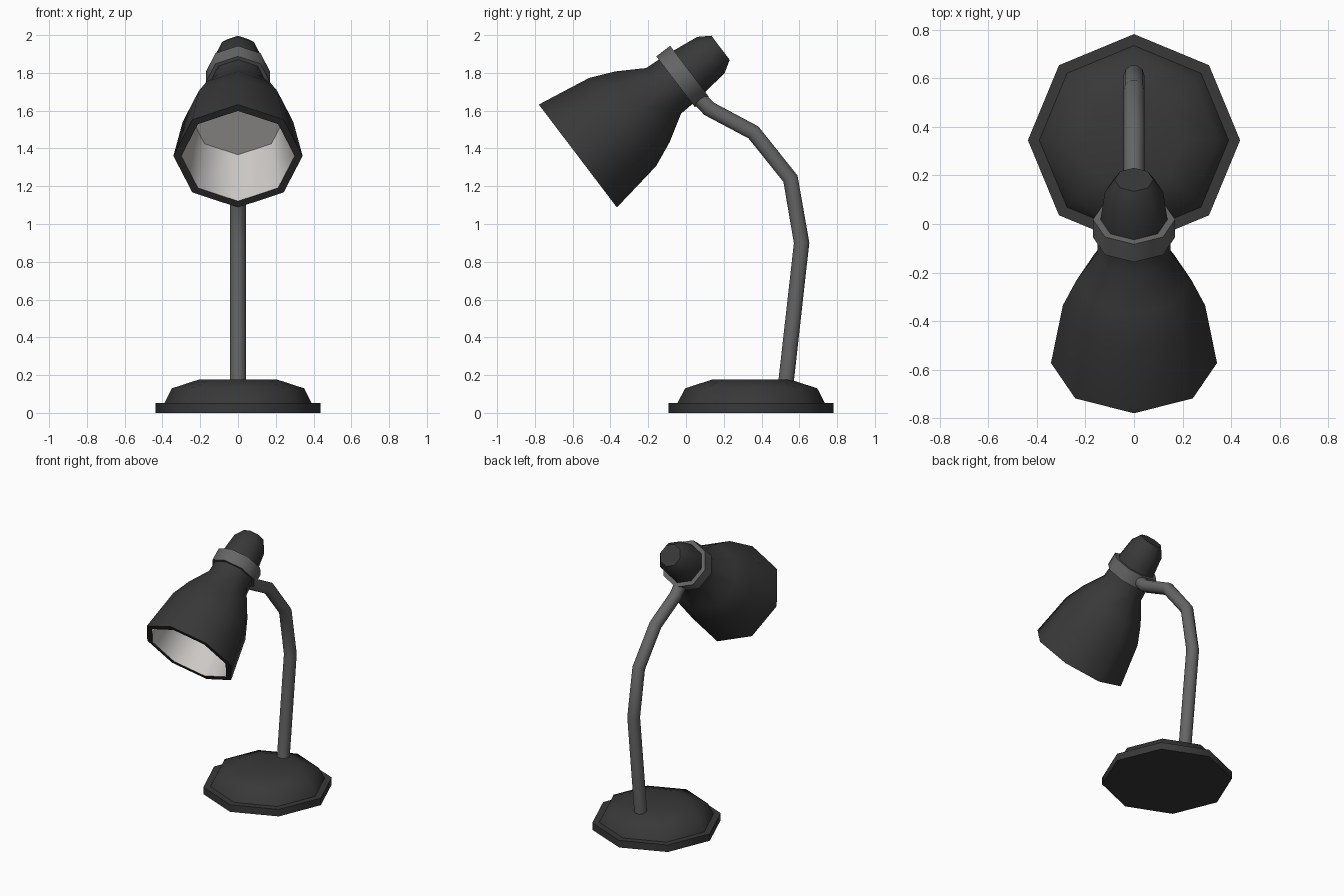
import bpy, bmesh, math

if "Cube" in bpy.data.objects:
    bpy.data.objects.remove(bpy.data.objects["Cube"])

SIDES = 8
HEAD_TILT = math.radians(-52.8)
HEAD_POS = (0, -0.5725, 1.36)


def material(name, value):
    m = bpy.data.materials.new(name)
    m.diffuse_color = (*value, 1)
    m.use_nodes = True
    m.node_tree.nodes["Principled BSDF"].inputs["Base Color"].default_value = m.diffuse_color
    return m


dark = material("dark_paint", (0.04, 0.04, 0.04))
metal = material("grey_metal", (0.13, 0.13, 0.13))
white = material("reflector", (0.62, 0.60, 0.58))


def lathe(name, profile, mat, loc=(0, 0, 0), tilt=0.0):
    """Turn (radius, height) points into an eight-sided solid."""
    bm = bmesh.new()
    rings = []
    for r, z in profile:
        if r == 0:
            rings.append([bm.verts.new((0, 0, z))] * SIDES)
        else:
            rings.append([bm.verts.new((r * math.cos(2 * math.pi * k / SIDES),
                                        r * math.sin(2 * math.pi * k / SIDES), z))
                          for k in range(SIDES)])
    for a, b in zip(rings, rings[1:]):
        for k in range(SIDES):
            n = (k + 1) % SIDES
            quad = [a[k], a[n], b[n], b[k]]
            bm.faces.new(list(dict.fromkeys(quad)))
    mesh = bpy.data.meshes.new(name)
    bm.to_mesh(mesh)
    bm.free()
    mesh.materials.append(mat)
    ob = bpy.data.objects.new(name, mesh)
    bpy.context.collection.objects.link(ob)
    ob.location = loc
    ob.rotation_euler = (tilt, 0, 0)
    bpy.ops.object.select_all(action='DESELECT')
    ob.select_set(True)
    bpy.context.view_layer.objects.active = ob
    bpy.ops.object.shade_smooth_by_angle(angle=math.radians(50))
    return ob


# Base: flat foot with a domed top
lathe("base", [(0, 0), (0.437, 0), (0.437, 0.052), (0.39, 0.052),
               (0.35, 0.13), (0.205, 0.177), (0, 0.177)], dark, (0, 0.345, 0))

# Shade and socket cap in one turned shell
lathe("shade", [(0.30, 0), (0.342, 0), (0.293, 0.298), (0.236, 0.43),
                (0.152, 0.57), (0.147, 0.65), (0.137, 0.75), (0.12, 0.885),
                (0.08, 0.948), (0, 0.948)], dark, HEAD_POS, HEAD_TILT)

# Light lining inside the shade
lathe("shade_lining", [(0, 0.34), (0.25, 0.34), (0.30, 0)],
      white, HEAD_POS, HEAD_TILT)

# Collar ring around the neck
lathe("collar", [(0.13, 0.65), (0.169, 0.65), (0.169, 0.742), (0.13, 0.742),
                 (0.13, 0.65)], metal, HEAD_POS, HEAD_TILT)

# Bent stem
path = [(0.528, 0.15), (0.612, 0.90), (0.553, 1.24), (0.357, 1.485),
        (0.122, 1.61), (0.045, 1.69)]
curve = bpy.data.curves.new("stem", 'CURVE')
curve.dimensions = '3D'
curve.bevel_depth = 0.043
curve.bevel_resolution = 3
curve.use_fill_caps = True
spline = curve.splines.new('POLY')
spline.points.add(len(path) - 1)
for p, (y, z) in zip(spline.points, path):
    p.co = (0, y, z, 1)
spline.use_smooth = True
curve.materials.append(metal)
bpy.context.collection.objects.link(bpy.data.objects.new("stem", curve))
